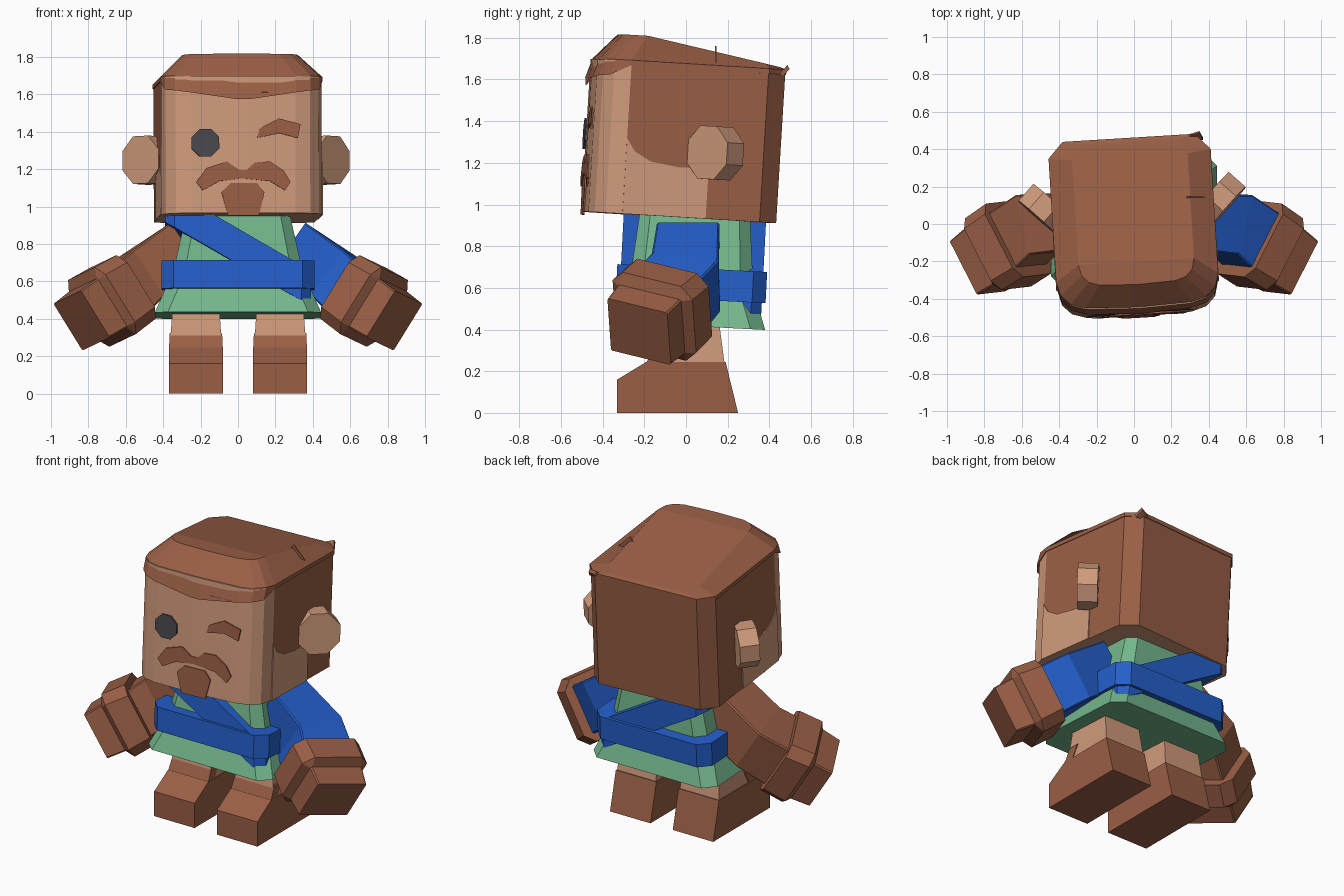
import bpy, bmesh, math
from mathutils import Matrix, Vector as V

if "Cube" in bpy.data.objects:
    bpy.data.objects.remove(bpy.data.objects["Cube"])


def material(name, rgb):
    m = bpy.data.materials.new(name)
    m.diffuse_color = (*rgb, 1)
    m.use_nodes = True
    m.node_tree.nodes["Principled BSDF"].inputs["Base Color"].default_value = m.diffuse_color
    return m


SKIN = material("skin", (0.63, 0.325, 0.2))
BROWN = material("brown", (0.32, 0.113, 0.06))
GREEN = material("green", (0.175, 0.475, 0.265))
BLUE = material("blue", (0.018, 0.115, 0.6))
GREY = material("dark grey", (0.065, 0.065, 0.075))


def finish(bm, name, mats, M=None, rule=None):
    bmesh.ops.recalc_face_normals(bm, faces=bm.faces)
    if rule:
        for f in bm.faces:
            f.material_index = rule(f)
    me = bpy.data.meshes.new(name)
    bm.to_mesh(me)
    bm.free()
    for m in mats:
        me.materials.append(m)
    ob = bpy.data.objects.new(name, me)
    ob.matrix_world = M or Matrix()
    bpy.context.collection.objects.link(ob)
    return ob


def loft(name, rings, mats, M=None, rule=None):
    """Skin a stack of mirror-symmetric rings, capping both ends with strips."""
    bm = bmesh.new()
    vs = [[bm.verts.new(p) for p in r] for r in rings]
    n = len(vs[0])
    for a, b in zip(vs, vs[1:]):
        for i in range(n):
            j = (i + 1) % n
            bm.faces.new((a[i], a[j], b[j], b[i]))
    for r in (vs[0], vs[-1]):
        for i in range(n // 2 - 1):
            bm.faces.new((r[i], r[i + 1], r[n - 2 - i], r[n - 1 - i]))
    return finish(bm, name, mats, M, rule)


def plate(name, pts, offset, mat, M=None):
    """Extrude a flat outline by an offset."""
    bm = bmesh.new()
    f = bm.faces.new([bm.verts.new(p) for p in pts])
    g = bmesh.ops.extrude_face_region(bm, geom=[f], use_keep_orig=True)["geom"]
    bmesh.ops.translate(bm, verts=[v for v in g if isinstance(v, bmesh.types.BMVert)], vec=offset)
    return finish(bm, name, [mat], M)


def mirror_ring(right):
    return right + [(-x, y) for x, y in reversed(right)]


def octa(hx, hy, c):
    return mirror_ring([(hx - c, -hy), (hx, c - hy), (hx, hy - c), (hx - c, hy)])


def level(ring, z):
    return [(x, y, z) for x, y in ring]


# Slightly tilted frames for head and torso
rad = math.radians
HEAD = (Matrix.Translation((0, -0.01, 1.3)) @ Matrix.Rotation(rad(3.5), 4, 'Z')
        @ Matrix.Rotation(rad(-3.5), 4, 'X'))
BODY = Matrix.Translation((0, 0.025, 0.6)) @ Matrix.Rotation(rad(-3), 4, 'X')

# Head block: skin on the face and underside, hair elsewhere
outline = mirror_ring([(.03, -.465), (.28, -.455), (.36, -.43), (.41, -.38),
                       (.43, -.30), (.43, .36), (.35, .445)])
loft("head", [level(outline, -.363), level(outline, .37)], [SKIN, BROWN], HEAD,
     lambda f: 0 if f.calc_center_median().y < -.29 or f.calc_center_median().z < -.3 else 1)

# Hair cap with a pointed fringe and a crown sloping to the back
fringe, rim, crown = [], [], []
for x, y in outline:
    front = y < -.37
    fringe.append((x * 1.01, y * 1.045, .24 + .15 * abs(x)) if front else (x * 1.01, y * 1.01, .35))
    rim.append((x * 1.01, y * (.98 if front else 1.01), .375))
    y2 = y * (.96 if y > 0 else .74)
    crown.append((x * .72, y2, .497 - .112 * max(0, (y2 + .222) / .65)))
loft("hair_cap", [fringe, rim, crown], [BROWN], HEAD)

# Hair tufts
plate("back_tuft", [(.23, .45, 1.63), (.37, .45, 1.63), (.35, .487, 1.67)], (0, .01, -.02), BROWN)
plate("top_tuft", [(.25, .14, 1.69), (.39, .14, 1.67), (.30, .14, 1.76)], (0, .006, 0), BROWN)

# Skin cheeks under the sideburns, and ears
cheek = [(-.3, -.363), (-.3, .0), (-.26, -.06), (-.18, -.105), (-.04, -.125),
         (.10, -.12), (.10, -.363)]
for s, side in ((-1, "left"), (1, "right")):
    plate("cheek_" + side, [(s * .427, y, z) for y, z in cheek], (s * .009, 0, 0), SKIN, HEAD)
    bm = bmesh.new()
    bmesh.ops.create_cone(bm, cap_ends=True, segments=8, radius1=.138, radius2=.138, depth=.12,
                          matrix=Matrix.Translation((s * .475, .125, -.045))
                          @ Matrix.Rotation(rad(s * 45), 4, 'Z') @ Matrix.Rotation(rad(90), 4, 'X')
                          @ Matrix.Rotation(rad(22.5), 4, 'Z'))
    finish(bm, "ear_" + side, [SKIN], HEAD)


# Face details as thin plates, given in front-view coordinates
def face_plate(name, pts, mat):
    plate(name, [(x - .028, -.461, z - 1.328) for x, z in pts], (0, -.009, 0), mat, HEAD)


face_plate("eye", [(-.175 + .08 * math.cos(rad(22.5 + 45 * i)),
                    1.34 + .08 * math.sin(rad(22.5 + 45 * i))) for i in range(8)], GREY)
face_plate("winking_eye", [(.10, 1.365), (.12, 1.42), (.22, 1.47), (.335, 1.44),
                           (.32, 1.365), (.22, 1.392)], BROWN)
face_plate("moustache", [(-.225, 1.13), (-.17, 1.205), (-.06, 1.24), (.005, 1.195), (.045, 1.195),
                         (.09, 1.235), (.17, 1.24), (.245, 1.19), (.28, 1.13), (.25, 1.085),
                         (.17, 1.135), (.02, 1.15), (-.1, 1.135), (-.19, 1.085)], BROWN)
face_plate("goatee", [(-.04, 1.125), (.10, 1.125), (.14, 1.075), (.11, .95),
                      (-.055, .95), (-.09, 1.075)], BROWN)

# Tunic, belt and shoulder sash
loft("tunic", [level(octa(hx, hy, c), z - .6) for hx, hy, c, z in
               ((.445, .365, .07, .417), (.39, .32, .07, .545), (.335, .29, .06, .69),
                (.27, .262, .05, .98))], [GREEN], BODY)
belt = octa(.41, .36, .065)
loft("belt", [level(belt, -.055), level(belt, .095)], [BLUE], BODY)
sash = octa(.39, .342, .05)
loft("sash", [[(x, y, .17 - .58 * x + h) for x, y in sash] for h in (-.095, .095)], [BLUE], BODY)

# Arms: a bent sleeve and a chunky glove, mirrored; one sleeve is blue
HAND = V((.836, -.225, .39))
D = V((.727, -.489, -.484)).normalized()
U = (V((.44, .864, -.21)) - D * D.dot(V((.44, .864, -.21)))).normalized()
W = -D.cross(U) if D.cross(U).z < 0 else D.cross(U)


def arm_ring(s, centre, u, w, hu, hw, c):
    pts = [centre + u * a + w * b for a, b in octa(hu, hw, c)]
    return [(s * p.x, p.y, p.z) for p in pts]


for s, side, mat in ((-1, "left", BROWN), (1, "right", BLUE)):
    U0, W0 = V((0, 1, 0)), V((.57, 0, .82))
    U1, W1 = (U0 + U).normalized(), (W0 + W).normalized()
    loft("sleeve_" + side, [
        arm_ring(s, V((.275, .01, .79)), U0, W0, .15, .15, .008),
        arm_ring(s, V((.515, .0, .625)), U1, W1, .165, .15, .008),
        arm_ring(s, HAND - D * .25, U, W, .17, .155, .008)], [mat])
    loft("glove_" + side, [
        arm_ring(s, HAND - D * t, U, W, hu, hw, c) for t, hu, hw, c in
        ((.30, .225, .20, .06), (.15, .22, .21, .06), (.12, .175, .155, .008),
         (0, .165, .147, .008))], [BROWN])

# Legs: skin block, boot from a side profile, and shin guard
for s, side in ((-1, "left"), (1, "right")):
    L = Matrix.Translation((s * .225, 0, 0))
    loft("leg_" + side, [[(x * hx, y0 if y < 0 else y1, z) for x, y in
                          ((1, -1), (1, 1), (-1, 1), (-1, -1))]
                         for hx, y0, y1, z in ((.143, -.17, .19, .2), (.122, -.13, .15, .5))],
         [SKIN], L)
    plate("boot_" + side, [(-.145, y, z) for y, z in
                           ((-.33, 0), (-.33, .16), (-.19, .245), (.19, .245), (.25, 0))],
          (.29, 0, 0), BROWN, L)
    plate("shin_guard_" + side, [(x, -.19 + (z - .24) * .5, z) for x, z in
                                 ((-.144, .24), (.144, .24), (.14, .32), (.085, .38),
                                  (-.085, .38), (-.14, .32))], (0, .07, 0), BROWN, L)
